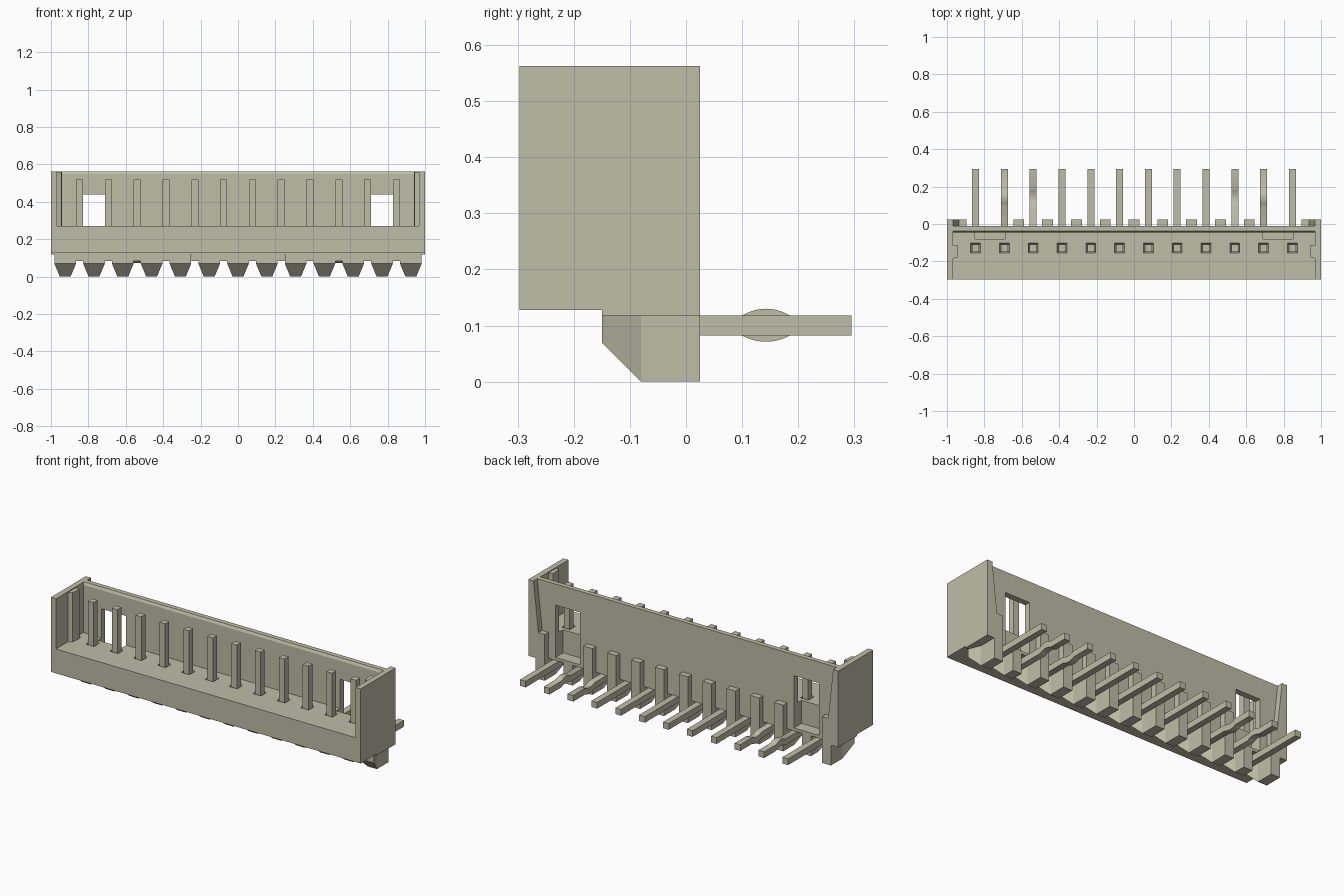
import bpy, bmesh

cube = bpy.data.objects.get("Cube")
if cube:
    bpy.data.objects.remove(cube, do_unlink=True)

ivory = bpy.data.materials.new("ivory_plastic")
ivory.use_nodes = True
COLOUR = (0.515, 0.515, 0.395, 1)
ivory.diffuse_color = COLOUR
ivory.node_tree.nodes["Principled BSDF"].inputs["Base Color"].default_value = COLOUR

PITCH = 0.154
PIN_X = [(i - 5.5) * PITCH for i in range(12)]
PIN_Y = -0.129
FLOOR, TOP, UNDER = 0.27, 0.563, 0.118
BACK, REAR, FRONT = -0.01, 0.025, -0.297


def loft(bm, lower, upper):
    """Closed solid between two matching loops of points."""
    a = [bm.verts.new(p) for p in lower]
    b = [bm.verts.new(p) for p in upper]
    bm.faces.new(a)
    bm.faces.new(b)
    for i in range(len(a)):
        j = (i + 1) % len(a)
        bm.faces.new((a[i], a[j], b[j], b[i]))


def prism(bm, axis, outline, lo, hi):
    """Outline in the two remaining axes, extruded along axis."""
    def place(t):
        return [tuple(p[:axis]) + (t,) + tuple(p[axis:]) for p in outline]
    loft(bm, place(lo), place(hi))


def box(bm, x, y, z):
    prism(bm, 2, [(x[0], y[0]), (x[1], y[0]), (x[1], y[1]), (x[0], y[1])], *z)


def square(x, y, z, r):
    return [(x - r, y - r, z), (x + r, y - r, z), (x + r, y + r, z), (x - r, y + r, z)]


def finish(name, bm):
    bmesh.ops.recalc_face_normals(bm, faces=bm.faces)
    mesh = bpy.data.meshes.new(name)
    bm.to_mesh(mesh)
    bm.free()
    mesh.materials.append(ivory)
    obj = bpy.data.objects.new(name, mesh)
    bpy.context.collection.objects.link(obj)
    return obj


# Base block and back wall
bm = bmesh.new()
prism(bm, 0, [(FRONT, 0.128), (FRONT, FLOOR), (-0.045, FLOOR), (-0.045, 0.548),
              (-0.038, TOP), (BACK, TOP), (BACK, UNDER), (-0.15, UNDER), (-0.15, 0.128)],
      -0.967, 0.967)
housing = finish("housing", bm)

# Cutter: two rear windows and the tapered pin sockets
bm = bmesh.new()
for s in (-1, 1):
    xs = sorted((s * 0.69, s * 0.85))
    box(bm, xs, (-0.08, 0.05), (0.135, 0.44))
for x in PIN_X:
    loft(bm, square(x, PIN_Y, FLOOR - 0.03, 0.017), square(x, PIN_Y, FLOOR + 0.002, 0.027))
cutter = finish("window_cutter", bm)
cutter.hide_render = True
mod = housing.modifiers.new("openings", "BOOLEAN")
mod.operation = "DIFFERENCE"
mod.solver = "EXACT"
mod.object = cutter
bpy.context.view_layer.objects.active = housing
bpy.ops.object.modifier_apply(modifier=mod.name)
bpy.data.objects.remove(cutter, do_unlink=True)

# End walls with inner key rib and sloped rear buttress
for side, s in (("left", 1), ("right", -1)):
    bm = bmesh.new()
    prism(bm, 0, [(FRONT, 0.128), (FRONT, TOP), (REAR, TOP), (REAR, UNDER),
                  (-0.15, UNDER), (-0.15, 0.128)], s * 0.967, s)
    finish(side + "_end_wall", bm)
    bm = bmesh.new()
    prism(bm, 2, [(s * 0.967, -0.185), (s * 0.945, -0.178), (s * 0.94, -0.115),
                  (s * 0.967, -0.115)], FLOOR, TOP - 0.005)
    finish(side + "_key_rib", bm)
    bm = bmesh.new()
    prism(bm, 1, [(s * 0.967, UNDER), (s * 0.967, TOP), (s * 0.935, FLOOR),
                  (s * 0.895, FLOOR), (s * 0.895, UNDER)], BACK, REAR)
    finish(side + "_buttress", bm)

# Feet: wedge in plan, bevelled at the lower front, with upright ribs behind
for i in range(13):
    x = (i - 6) * PITCH
    x = max(-0.931, min(0.931, x))
    under_window = i in (1, 11)
    end = BACK if under_window else REAR
    wide, slim = 0.058, 0.029
    bm = bmesh.new()

    def plan(z, nose, w):
        return [(x - w, nose, z), (x + w, nose, z), (x + slim, -0.08, z),
                (x + slim, end, z), (x - slim, end, z), (x - slim, -0.08, z)]

    loft(bm, plan(0.07, -0.15, wide), plan(UNDER, -0.15, wide))
    # bevelled lower half
    prism(bm, 0, [(-0.08, 0), (end, 0), (end, 0.07), (-0.08, 0.07)], x - slim, x + slim)
    nose = [bm.verts.new(p) for p in (
        (x - wide, -0.15, 0.07), (x + wide, -0.15, 0.07),
        (x + slim, -0.08, 0.07), (x - slim, -0.08, 0.07),
        (x - slim, -0.08, 0), (x + slim, -0.08, 0))]
    for ids in ((0, 1, 5, 4), (1, 2, 5), (0, 4, 3), (0, 3, 2, 1), (2, 3, 4, 5)):
        bm.faces.new([nose[k] for k in ids])
    if not under_window and 0 < i < 12:
        box(bm, (x - slim, x + slim), (BACK, REAR), (UNDER, FLOOR))
    finish("foot_%d" % (i + 1), bm)

# Right-angle pins; the second and third from each end are kinked
Y0, Y1, SAG = 0.1, 0.185, 0.012
for i, x in enumerate(PIN_X):
    kink = {1: 1, 10: 1, 2: -0.9, 9: -0.9}.get(i, 0)
    r = 0.0185
    path = []
    if kink:
        for k in range(13):
            t = k / 12
            path.append((Y0 + (Y1 - Y0) * t, kink * SAG * 4 * t * (1 - t)))
    path.append((0.295, 0))
    bottom = [(y, 0.082 + d) for y, d in path]
    top = [(y, UNDER + d) for y, d in reversed(path)]
    bm = bmesh.new()
    prism(bm, 0, [(PIN_Y - r, 0.082)] + bottom + top +
          [(PIN_Y + r, UNDER), (PIN_Y + r, 0.52), (PIN_Y - r, 0.52)], x - r, x + r)
    pin = finish("pin_%d" % (i + 1), bm)
    for o in bpy.context.selected_objects:
        o.select_set(False)
    pin.select_set(True)
    bpy.context.view_layer.objects.active = pin
    bpy.ops.object.shade_smooth_by_angle()
